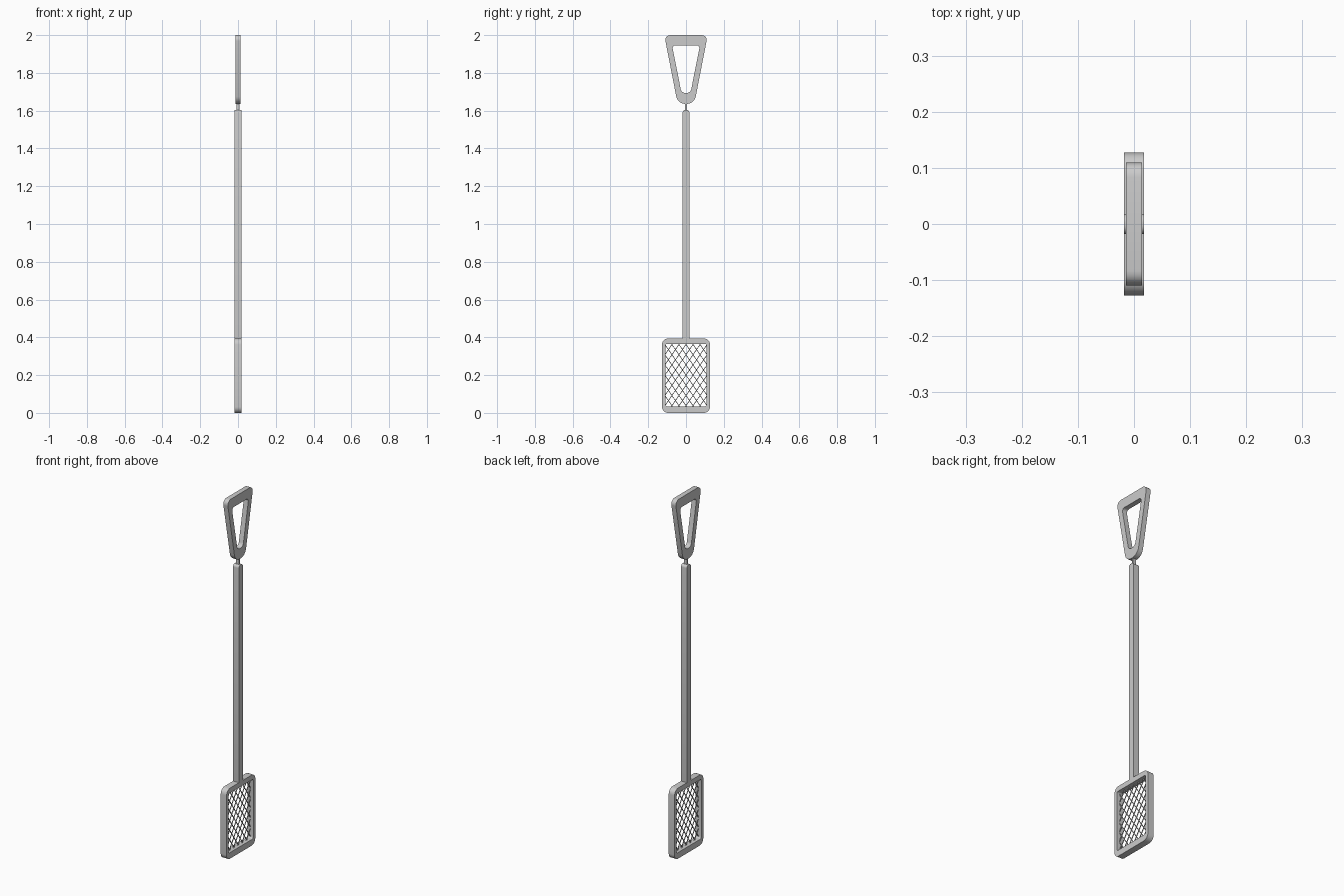
import bpy, bmesh, math
from mathutils import Vector

if "Cube" in bpy.data.objects:
    bpy.data.objects.remove(bpy.data.objects["Cube"])


def rounded(corners, seg=6):
    """Round each (y, z, radius) corner of a counter-clockwise outline."""
    out, n = [], len(corners)
    for i, (y, z, r) in enumerate(corners):
        p = Vector((y, z))
        a = (Vector(corners[i - 1][:2]) - p).normalized()
        b = (Vector(corners[(i + 1) % n][:2]) - p).normalized()
        half = a.angle(b) / 2
        c = p + (a + b).normalized() * r / math.sin(half)
        s = p + a * r / math.tan(half) - c
        e = p + b * r / math.tan(half) - c
        turn = math.pi - 2 * half
        for k in range(seg + 1):
            t = k / seg
            out.append(c + (s * math.sin((1 - t) * turn) + e * math.sin(t * turn)) / math.sin(turn))
    return out


def finish(name, bm):
    bmesh.ops.recalc_face_normals(bm, faces=bm.faces)
    me = bpy.data.meshes.new(name)
    bm.to_mesh(me)
    bm.free()
    ob = bpy.data.objects.new(name, me)
    bpy.context.collection.objects.link(ob)
    return ob


def add_prism(bm, outline, hx):
    f, b = [[bm.verts.new((x, p[0], p[1])) for p in outline] for x in (hx, -hx)]
    bm.faces.new(f)
    bm.faces.new(b[::-1])
    n = len(f)
    for i in range(n):
        j = (i + 1) % n
        bm.faces.new((f[i], b[i], b[j], f[j]))


def ring(name, outer, inner, hx):
    bm = bmesh.new()
    loops = [[bm.verts.new((x, p[0], p[1])) for p in o]
             for x, o in ((hx, outer), (hx, inner), (-hx, inner), (-hx, outer))]
    n = len(outer)
    for k in range(4):
        u, v = loops[k], loops[(k + 1) % 4]
        for i in range(n):
            j = (i + 1) % n
            bm.faces.new((u[i], u[j], v[j], v[i]))
    return finish(name, bm)


def rect(hy, z0, z1, r):
    return rounded([(-hy, z0, r), (hy, z0, r), (hy, z1, r), (-hy, z1, r)])


# Swatter head frame
ring("head_frame", rect(0.127, 0, 0.394, 0.032), rect(0.109, 0.034, 0.366, 0.010), 0.018)

# Diamond wire mesh, clipped to the frame opening
bm = bmesh.new()
hy, z0, z1 = 0.112, 0.031, 0.369
slope, step, w = 1.45, 0.054, 0.0018
zc = (z0 + z1) / 2
for side in (1, -1):
    for i in range(-7, 8):
        c = i * step
        ya = max(-hy, (z0 - zc - c) / slope)
        yb = min(hy, (z1 - zc - c) / slope)
        if yb - ya < 0.006:
            continue
        a = Vector((side * ya, zc + slope * ya + c))
        b = Vector((side * yb, zc + slope * yb + c))
        d = (b - a).normalized()
        nrm = Vector((-d.y, d.x)) * w
        add_prism(bm, [a - nrm, b - nrm, b + nrm, a + nrm], w)
finish("wire_mesh", bm)

# Long shaft with rounded top
bm = bmesh.new()
add_prism(bm, rounded([(-0.018, 0.385, 0.001), (0.018, 0.385, 0.001),
                       (0.018, 1.604, 0.015), (-0.018, 1.604, 0.015)]), 0.018)
finish("shaft", bm)

# Thin neck joining shaft and handle
bm = bmesh.new()
add_prism(bm, [(-0.005, 1.595), (0.005, 1.595), (0.004, 1.645), (-0.004, 1.645)], 0.009)
finish("neck", bm)

# Tapered loop handle
ring("loop_handle",
     rounded([(-0.044, 1.636, 0.048), (0.044, 1.636, 0.048), (0.115, 2.0, 0.026), (-0.115, 2.0, 0.026)]),
     rounded([(-0.024, 1.694, 0.024), (0.024, 1.694, 0.024), (0.074, 1.946, 0.015), (-0.074, 1.946, 0.015)]),
     0.014)

# Smooth the rounded corners, keep hard edges
for ob in bpy.context.collection.objects:
    ob.select_set(ob.name != "wire_mesh")
bpy.context.view_layer.objects.active = bpy.data.objects["shaft"]
bpy.ops.object.shade_smooth_by_angle(angle=math.radians(30))
